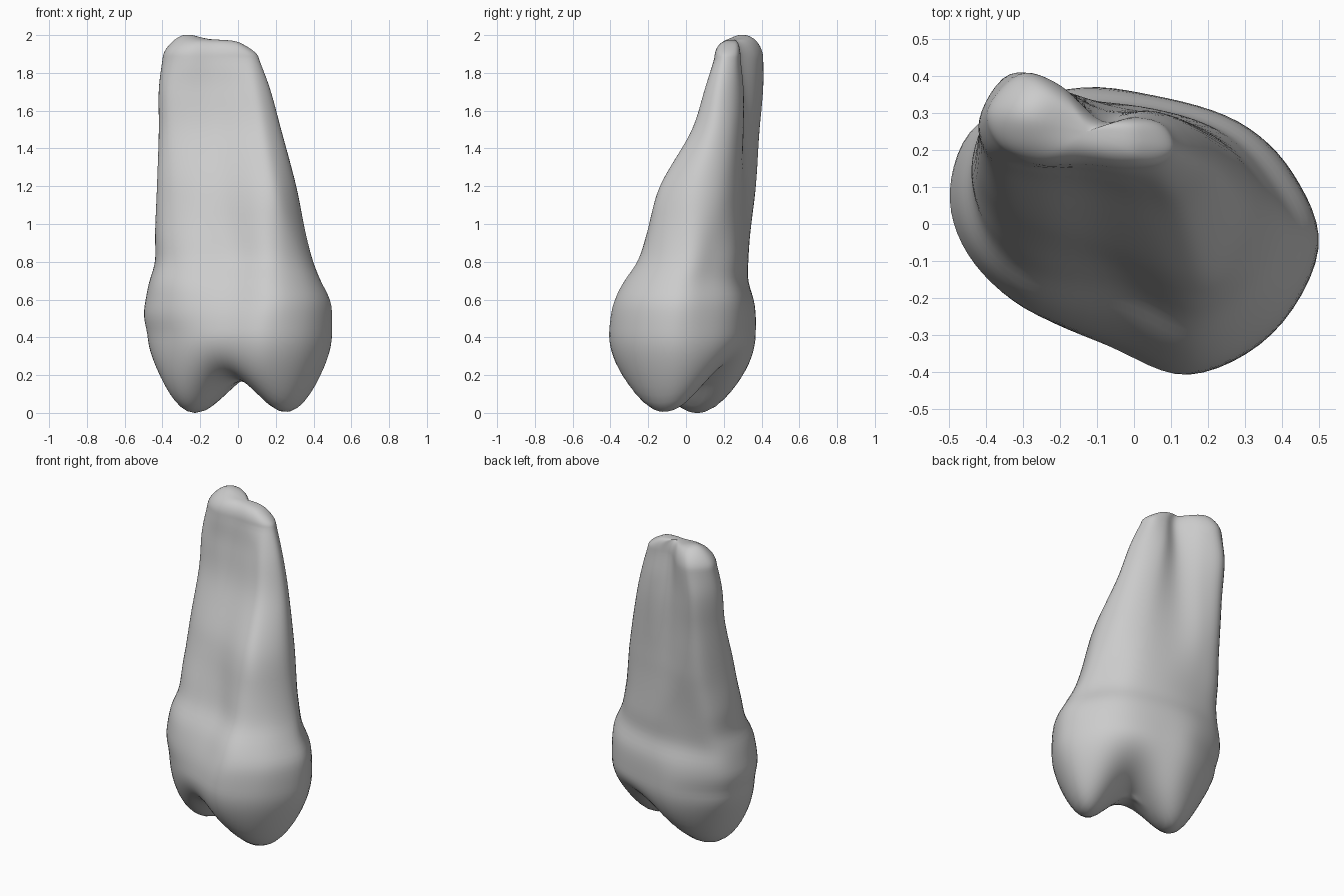
import bpy
import bmesh
import math

cube = bpy.data.objects.get("Cube")
if cube:
    bpy.data.objects.remove(cube, do_unlink=True)

# Cross-section shapes in hundredths, from the left-hand end round by the front
SHAPES = {
    0.42: [(-50, 8), (-45, -8), (-30, -23), (-8, -33), (14, -41), (37, -30),
           (50, -7), (43, 14), (28, 28), (5, 35), (-17, 37), (-42, 26)],
    0.8: [(-44, 14), (-40, -3), (-26, -14), (-3, -18), (17, -26), (33, -16),
          (40, 1), (34, 14), (22, 26), (2, 32), (-20, 33), (-38, 29)],
    1.15: [(-43, 19), (-38, 8), (-25, 1), (-8, -3), (11, -11), (22, -9),
           (31, 6), (27, 20), (14, 29), (-6, 33), (-22, 37), (-36, 35)],
    1.7: [(-42, 28), (-39, 18), (-28, 14), (-13, 13), (1, 10), (11, 9),
          (18, 16), (14, 25), (4, 30), (-8, 29), (-21, 37), (-34, 40)],
    1.88: [(-40, 31), (-37, 22), (-27, 17), (-14, 17), (-2, 16), (7, 17),
           (11, 21), (8, 27), (0, 29), (-9, 28), (-20, 37), (-31, 40)],
}

# Outer limits by height: x low, x high, y low, y high (hundredths)
LIMITS = {
    0.42: (-48, 50, -41, 37), 0.52: (-50, 50, -40, 37), 0.6: (-49, 49, -38, 36),
    0.7: (-47, 44, -33, 33), 0.8: (-44, 40, -26, 33), 0.95: (-44, 36, -21, 34),
    1.2: (-43, 31, -14, 37), 1.5: (-42, 23, 3, 39), 1.72: (-42, 17, 10, 41),
    1.88: (-40, 11, 15, 41),
}

STEPS = 6        # samples between neighbouring section points
LEVELS = 48      # rings along the side wall
CAP_RINGS = 18   # rings in each rounded end
LOW, HIGH = min(SHAPES), max(SHAPES)


def hermite(a, b, ma, mb, t):
    """Cubic between a and b with end slopes ma and mb."""
    u = 1 - t
    return (a * (1 + 2 * t) * u * u + b * t * t * (3 - 2 * t)
            + ma * t * u * u - mb * t * t * u)


def blend(table, z):
    """Smoothly interpolate rows of numbers keyed by height."""
    keys = sorted(table)
    i = max(k for k in range(len(keys) - 1) if keys[k] <= z or k == 0)

    def slope(k, c):
        lo, hi = max(k - 1, 0), min(k + 1, len(keys) - 1)
        return (table[keys[hi]][c] - table[keys[lo]][c]) / (keys[hi] - keys[lo])

    span = keys[i + 1] - keys[i]
    t = (z - keys[i]) / span
    return [hermite(table[keys[i]][c], table[keys[i + 1]][c],
                    slope(i, c) * span, slope(i + 1, c) * span, t)
            for c in range(len(table[keys[i]]))]


FLAT = {z: [v for p in pts for v in p] for z, pts in SHAPES.items()}


def outline(z):
    """Closed smooth outline at height z, fitted to the limits."""
    flat = blend(FLAT, z)
    axes = []
    limits = blend(LIMITS, z)
    for axis in range(2):
        v = flat[axis::2]
        n = len(v)
        dense = [hermite(v[i], v[(i + 1) % n], (v[(i + 1) % n] - v[i - 1]) / 2,
                         (v[(i + 2) % n] - v[i]) / 2, s / STEPS)
                 for i in range(n) for s in range(STEPS)]
        lo, hi = min(dense), max(dense)
        a, b = limits[2 * axis], limits[2 * axis + 1]
        axes.append([(a + (d - lo) / (hi - lo) * (b - a)) / 100 for d in dense])
    return list(zip(*axes))


def bump(x, y, cx, cy, across, along, angle):
    """Oval bell centred at cx, cy with its long axis turned by angle."""
    c, s = math.cos(angle), math.sin(angle)
    u = (x - cx) * c + (y - cy) * s
    v = (y - cy) * c - (x - cx) * s
    return math.exp(-(u / along) ** 2 / 2 - (v / across) ** 2 / 2)


def biting_surface(x, y):
    """Two cusps with a diagonal valley between them."""
    valley = math.radians(55)
    return (0.31 - 0.32 * bump(x, y, -0.24, 0.06, 0.15, 0.25, valley)
            - 0.32 * bump(x, y, 0.27, -0.12, 0.15, 0.22, valley))


def root_tip(x, y):
    """Low shoulder falling to one side, with a raised main lobe."""
    lobe = 0.05 * bump(x, y, -0.3, 0.32, 0.07, 0.07, 0)
    return 1.978 + lobe - 0.3 * max(0, x)


def cap_rings(rim, z_rim, centre, height, power):
    """Rings shrinking to the centre over a rounded end, then the pole."""
    rings = []
    for k in range(1, CAP_RINGS + 1):
        s = math.cos(k / CAP_RINGS * math.pi / 2)
        ring = []
        for px, py in rim:
            x = centre[0] + (px - centre[0]) * s
            y = centre[1] + (py - centre[1]) * s
            lift = math.sqrt(max(0, 1 - s ** power))
            ring.append((x, y, z_rim + (height(x, y) - z_rim) * lift))
        rings.append(ring if k < CAP_RINGS else ring[:1])
    return rings


# Crown cap, side wall and root cap as one stack of rings
stack = cap_rings(outline(LOW), LOW, (0.01, -0.03), biting_surface, 5)[::-1]
for i in range(LEVELS + 1):
    z = LOW + (HIGH - LOW) * i / LEVELS
    stack.append([(x, y, z) for x, y in outline(z)])
stack += cap_rings(outline(HIGH), HIGH, (-0.13, 0.25), root_tip, 2.7)

bm = bmesh.new()
rows = [[bm.verts.new(p) for p in ring] for ring in stack]
for a, b in zip(rows, rows[1:]):
    n = max(len(a), len(b))
    for i in range(n):
        j = (i + 1) % n
        if len(a) == 1:
            bm.faces.new((a[0], b[j], b[i]))
        elif len(b) == 1:
            bm.faces.new((a[i], a[j], b[0]))
        else:
            bm.faces.new((a[i], a[j], b[j], b[i]))

# Soften the joins, then stand the tooth on the ground
for _ in range(2):
    bmesh.ops.smooth_vert(bm, verts=bm.verts, factor=0.5,
                          use_axis_x=True, use_axis_y=True, use_axis_z=True)
floor = min(v.co.z for v in bm.verts)
bmesh.ops.translate(bm, verts=bm.verts, vec=(0, 0, -floor))
bmesh.ops.recalc_face_normals(bm, faces=bm.faces)

mesh = bpy.data.meshes.new("tooth")
bm.to_mesh(mesh)
bm.free()
tooth = bpy.data.objects.new("tooth", mesh)
bpy.context.collection.objects.link(tooth)

# Plain grey enamel
enamel = bpy.data.materials.new("grey_enamel")
enamel.use_nodes = True
colour = (0.6, 0.6, 0.6, 1)
enamel.diffuse_color = colour
enamel.node_tree.nodes["Principled BSDF"].inputs["Base Color"].default_value = colour
mesh.materials.append(enamel)

for other in bpy.context.selected_objects:
    other.select_set(False)
tooth.select_set(True)
bpy.context.view_layer.objects.active = tooth
bpy.ops.object.shade_smooth()
